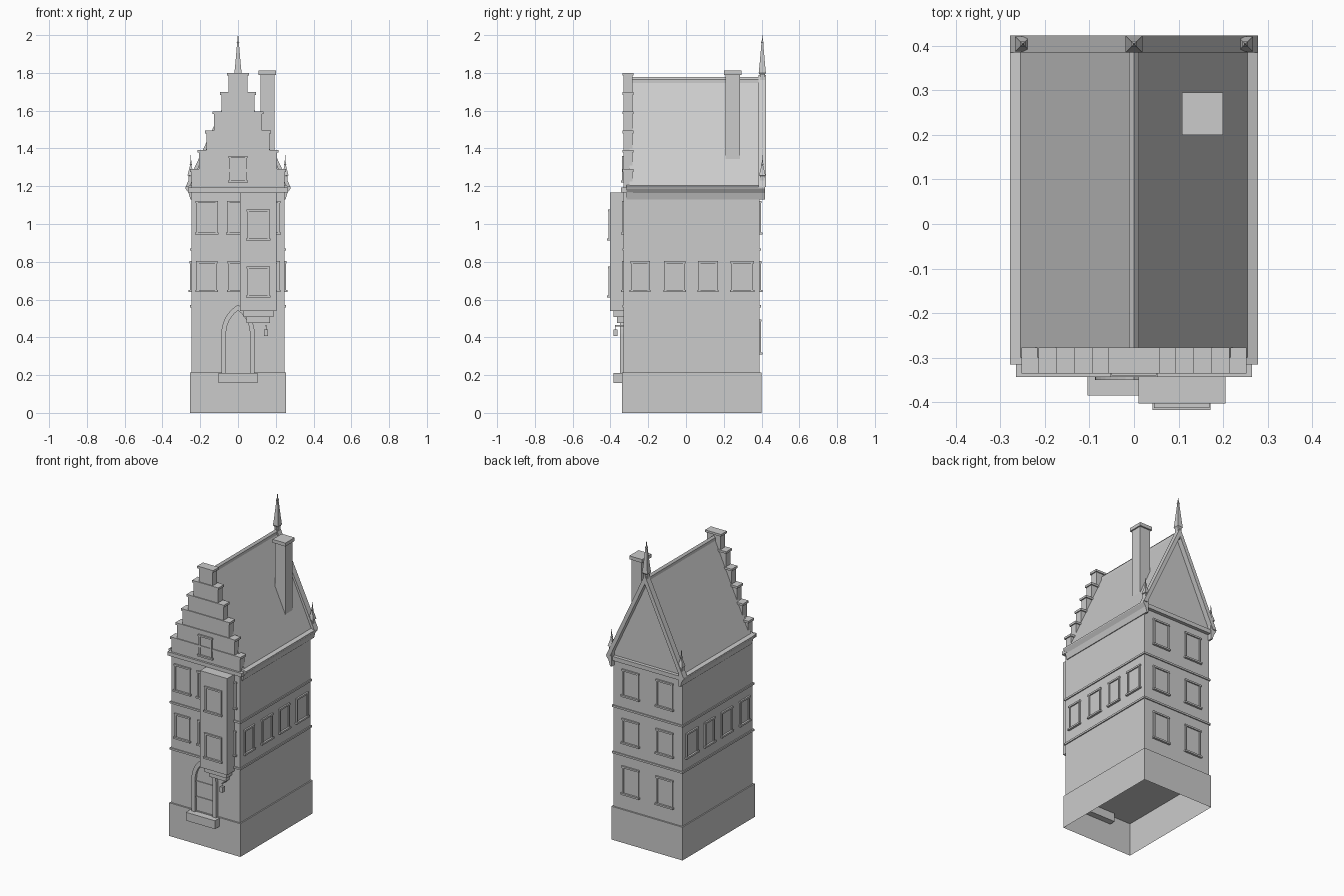
import bpy, bmesh, math
from mathutils import Matrix, Vector

if "Cube" in bpy.data.objects:
    bpy.data.objects.remove(bpy.data.objects["Cube"])


def finish(name, bm):
    bmesh.ops.recalc_face_normals(bm, faces=bm.faces)
    me = bpy.data.meshes.new(name)
    bm.to_mesh(me)
    bm.free()
    ob = bpy.data.objects.new(name, me)
    bpy.context.collection.objects.link(ob)
    return ob


def boxes(name, spans, matrix=None):
    """One object from boxes given as (x0, x1, y0, y1, z0, z1)."""
    bm = bmesh.new()
    for x0, x1, y0, y1, z0, z1 in spans:
        m = Matrix.Translation(((x0 + x1) / 2, (y0 + y1) / 2, (z0 + z1) / 2))
        m = m @ Matrix.Diagonal((x1 - x0, y1 - y0, z1 - z0, 1))
        bmesh.ops.create_cube(bm, size=1, matrix=m)
    if matrix:
        bm.transform(matrix)
    return finish(name, bm)


def prism(name, outline, y0, y1):
    """Extrude an x-z outline along y."""
    bm = bmesh.new()
    f = bm.faces.new([bm.verts.new((x, y0, z)) for x, z in outline])
    r = bmesh.ops.extrude_face_region(bm, geom=[f])
    bmesh.ops.translate(bm, vec=(0, y1 - y0, 0),
                        verts=[v for v in r["geom"] if isinstance(v, bmesh.types.BMVert)])
    return finish(name, bm)


def square_spire(name, x, y, profile):
    """Stack of square sections (half width, z), closed at both ends."""
    bm = bmesh.new()
    rings = [[bm.verts.new((x + sx * h, y + sy * h, z))
              for sx, sy in ((-1, -1), (1, -1), (1, 1), (-1, 1))] for h, z in profile]
    for a, b in zip(rings, rings[1:]):
        for i in range(4):
            j = (i + 1) % 4
            bm.faces.new((a[i], a[j], b[j], b[i]))
    bm.faces.new(rings[0])
    bm.faces.new(rings[-1])
    return finish(name, bm)


FX, FRONT, BACK = 0.247, -0.33, 0.39


def window(name, u, z0, z1, w, out, turn=0):
    """Framed window; u runs along the wall, out is the wall's distance from the axis."""
    h, b = w / 2, 0.011
    boxes(name, [
        (u - h + b / 2, u + h - b / 2, -out - 0.002, -out + 0.01, z0 + b, z1 - b),
        (u - h, u - h + b, -out - 0.008, -out + 0.01, z0 + b, z1 - b),
        (u + h - b, u + h, -out - 0.008, -out + 0.01, z0 + b, z1 - b),
        (u - h - 0.003, u + h + 0.003, -out - 0.010, -out + 0.01, z1 - b, z1),
        (u - h - 0.006, u + h + 0.006, -out - 0.014, -out + 0.01, z0, z0 + b),
    ], Matrix.Rotation(math.radians(turn), 4, 'Z'))


# Plinth, open underneath, and main walls
plinth = boxes("plinth", [(-0.255, 0.255, -0.34, 0.40, 0, 0.215)])
bm = bmesh.new()
bm.from_mesh(plinth.data)
bmesh.ops.delete(bm, geom=[f for f in bm.faces if f.calc_center_median().z < 0.01],
                 context='FACES')
bm.to_mesh(plinth.data)
bm.free()
boxes("walls", [(-FX, FX, FRONT, BACK, 0.215, 1.19)])
for i, z in enumerate((0.565, 0.865)):
    e = 0.007
    boxes(f"string_course_{i}", [(-FX - e, FX + e, FRONT - e, BACK + e, z - 0.006, z + 0.006)])

# Cornices at front and back
boxes("front_cornice", [(-0.265, 0.265, -0.343, -0.28, 1.168, 1.192)])
boxes("back_cornice", [(-0.262, 0.262, 0.38, 0.412, 1.168, 1.195)])

# Roof, ridge tile and flared eaves
prism("roof", [(-0.257, 1.19), (0.257, 1.19), (0.257, 1.20), (0, 1.77), (-0.257, 1.20)],
      -0.30, BACK)
prism("ridge", [(-0.011, 1.745), (0.011, 1.745), (0.011, 1.765), (0, 1.778), (-0.011, 1.765)],
      -0.29, 0.41)
for s, side in ((-1, "left"), (1, "right")):
    prism(f"{side}_eave", [(s * 0.24, 1.13), (s * 0.252, 1.13), (s * 0.262, 1.165),
                           (s * 0.278, 1.188), (s * 0.278, 1.196), (s * 0.24, 1.21)],
          -0.315, 0.418)
    # Sloping board on the back gable
    prism(f"{side}_gable_board", [(s * 0.278, 1.196), (0, 1.79), (0, 1.732), (s * 0.25, 1.196)],
          0.385, 0.423)
    # Corner pinnacle
    square_spire(f"{side}_pinnacle", s * 0.25, 0.404,
                 [(0.012, 1.19), (0.012, 1.255), (0.017, 1.258), (0.004, 1.31),
                  (0.006, 1.316), (0.003, 1.325), (0.001, 1.365)])
square_spire("ridge_spire", 0, 0.404,
             [(0.013, 1.72), (0.013, 1.79), (0.019, 1.80), (0.014, 1.85), (0.005, 1.955),
              (0.007, 1.962), (0.003, 1.972), (0.001, 2.0)])

# Stepped front gable with a cap stone on every step
wall, caps = [], []
widths = (0.253, 0.214, 0.174, 0.134, 0.094, 0.057)
for i, w in enumerate(widths):
    top = 1.29 + i * 0.102
    low = 1.19 if i == 0 else top - 0.102
    wall.append((-w + 0.007, w - 0.007, FRONT, -0.284, low, top - 0.014))
    caps.append((-w, w, -0.336, -0.277, top - 0.014, top))
boxes("gable_steps", wall)
boxes("gable_caps", caps)

# Chimney
boxes("chimney", [(0.118, 0.192, 0.21, 0.285, 1.30, 1.79),
                  (0.108, 0.20, 0.20, 0.295, 1.79, 1.812)])

# Front windows
for i, u in enumerate((-0.165, 0, 0.165)):
    window(f"front_window_low_{i}", u, 0.64, 0.803, 0.107, -FRONT)
    window(f"front_window_high_{i}", u, 0.945, 1.122, 0.113, -FRONT)
window("gable_window", 0, 1.22, 1.36, 0.096, -FRONT)

# Side windows, same on both sides
for i, (u, w) in enumerate(((-0.243, 0.098), (-0.06, 0.108), (0.117, 0.10), (0.297, 0.118))):
    window(f"right_window_{i}", u, 0.64, 0.803, w, FX, 90)
    window(f"left_window_{i}", -u, 0.64, 0.803, w, FX, -90)

# Back windows
for i, (z0, z1) in enumerate(((0.31, 0.495), (0.64, 0.803), (0.945, 1.122))):
    for u in (-0.122, 0.122):
        window(f"back_window_{i}", u, z0, z1, 0.118, BACK, 180)

# Bay with stepped corbel and two windows
boxes("bay", [(0.01, 0.205, -0.403, -0.32, 0.54, 1.166)])
boxes("bay_corbel", [(0.028, 0.187, -0.385, -0.32, 0.508, 0.54),
                     (0.046, 0.169, -0.365, -0.32, 0.475, 0.508)])
for i, z in enumerate((0.61, 0.912)):
    window(f"bay_window_{i}", 0.107, z, z + 0.165, 0.118, 0.403)

# Lantern on a bracket
boxes("lantern", [(0.146, 0.152, -0.376, -0.325, 0.458, 0.464),
                  (0.147, 0.151, -0.376, -0.372, 0.44, 0.46),
                  (0.138, 0.160, -0.385, -0.363, 0.407, 0.442)])


# Pointed doorway: arched surround, door leaf and step
def arch(half, n=8, c=0.087, spring=0.42, base=0.21):
    r = half + c
    end = math.acos(c / r)
    right = [(r * math.cos(end * i / n) - c, spring + r * math.sin(end * i / n))
             for i in range(n + 1)]
    right = [(half, base)] + right
    return right + [(-x, z) for x, z in reversed(right[:-1])]


bm = bmesh.new()
outer, inner = arch(0.088), arch(0.063)
grid = [[bm.verts.new((x, y, z)) for x, z in pts]
        for pts, y in ((outer, -0.325), (outer, -0.35), (inner, -0.35), (inner, -0.325))]
for a, b in zip(grid, grid[1:]):
    for i in range(len(a) - 1):
        bm.faces.new((a[i], a[i + 1], b[i + 1], b[i]))
finish("door_surround", bm)
prism("door", arch(0.063), -0.333, -0.32)
boxes("door_rails", [(-0.063, 0.063, -0.338, -0.325, z, z + 0.008) for z in (0.30, 0.40)])
boxes("door_step", [(-0.104, 0.104, -0.385, -0.30, 0.157, 0.211)])
